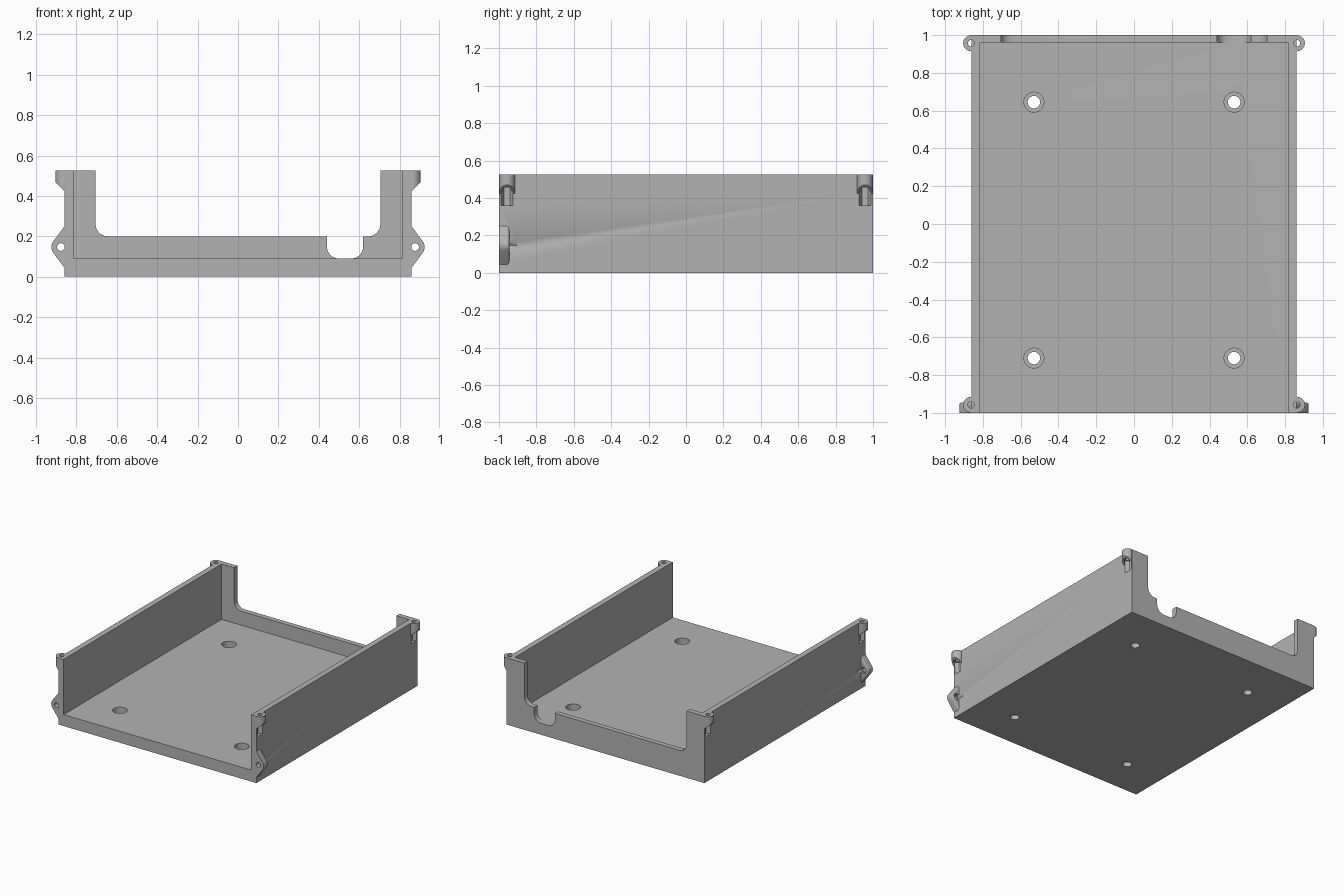
import bpy, bmesh, math
from mathutils import Vector

cube = bpy.data.objects.get("Cube")
if cube:
    bpy.data.objects.remove(cube, do_unlink=True)

grey = bpy.data.materials.new("plain grey")
grey.use_nodes = True
grey.diffuse_color = (0.45, 0.45, 0.45, 1)
grey.node_tree.nodes["Principled BSDF"].inputs["Base Color"].default_value = grey.diffuse_color

WIDTH, INNER, TOP, FLOOR = 0.86, 0.815, 0.525, 0.09


def arc(cx, cz, r, start, end, steps=8):
    """Points on an arc, angles in degrees."""
    angles = [math.radians(start + (end - start) * i / steps) for i in range(steps + 1)]
    return [(cx + r * math.cos(a), cz + r * math.sin(a)) for a in angles]


def circle(cx, cy, r, sides=32, turn=0):
    return arc(cx, cy, r, turn, turn + 360, sides)[:-1]


def prism(name, outline, low, high, axis="z", clip=None, bevel=0):
    """Extrude an outline along y (outline in x, z) or z (outline in x, y)."""
    bm = bmesh.new()
    place = (lambda p, h: (p[0], h, p[1])) if axis == "y" else (lambda p, h: (p[0], p[1], h))
    face = bm.faces.new([bm.verts.new(place(p, low)) for p in outline])
    ext = bmesh.ops.extrude_face_region(bm, geom=[face])
    far = [v for v in ext["geom"] if isinstance(v, bmesh.types.BMVert)]
    shift = Vector(place((0, 0), high - low))
    bmesh.ops.translate(bm, verts=far, vec=shift)
    bmesh.ops.recalc_face_normals(bm, faces=bm.faces[:])
    if bevel:
        edges = [e for e in bm.edges if all(v in far for v in e.verts)]
        bmesh.ops.bevel(bm, geom=edges, offset=bevel, segments=4, profile=0.5, affect="EDGES")
    if clip:
        cut = bmesh.ops.bisect_plane(bm, geom=bm.verts[:] + bm.edges[:] + bm.faces[:],
                                     plane_co=clip[0], plane_no=clip[1], clear_outer=True)
        rim = [e for e in cut["geom_cut"] if isinstance(e, bmesh.types.BMEdge)]
        bmesh.ops.holes_fill(bm, edges=rim, sides=0)
        bmesh.ops.recalc_face_normals(bm, faces=bm.faces[:])
    mesh = bpy.data.meshes.new(name)
    bm.to_mesh(mesh)
    bm.free()
    obj = bpy.data.objects.new(name, mesh)
    bpy.context.collection.objects.link(obj)
    mesh.materials.append(grey)
    return obj


def combine(target, tool, operation):
    """Apply a boolean and discard the tool."""
    mod = target.modifiers.new(operation.lower(), "BOOLEAN")
    mod.operation, mod.object, mod.solver = operation, tool, "EXACT"
    bpy.context.view_layer.objects.active = target
    bpy.ops.object.modifier_apply(modifier=mod.name)
    bpy.data.objects.remove(tool, do_unlink=True)


# Floor and side walls, one channel profile
tray = prism("enclosure_tray", [
    (-WIDTH, 0), (WIDTH, 0), (WIDTH, TOP), (INNER, TOP), (INNER, FLOOR),
    (-INNER, FLOOR), (-INNER, TOP), (-WIDTH, TOP)], -1, 1, "y")

# Back wall with wide opening and cable notch
opening, sill, r = 0.705, 0.2, 0.06
back = [(-WIDTH, 0), (WIDTH, 0), (WIDTH, TOP), (opening, TOP)]
back += arc(opening - r, sill + r, r, 0, -90)
back += [(0.62, sill)] + arc(0.62 - r, FLOOR + r, r, 0, -90)
back += arc(0.44 + r, FLOOR + r, r, -90, -180) + [(0.44, sill)]
back += arc(r - opening, sill + r, r, -90, -180) + [(-opening, TOP), (-WIDTH, TOP)]
combine(tray, prism("back_wall", back, 0.96, 1, "y"), "UNION")

cutters = []
for side in (-1, 1):
    # Screw ears at the top corners, sloped underneath
    for end in (-1, 1):
        x, y = side * 0.862, end * 0.957
        ear = prism("corner_ear", circle(x, y, 0.0425), 0.4, TOP,
                    clip=((side * 0.905, 0, 0.47), (side, 0, -1)))
        combine(tray, ear, "UNION")
        cutters.append(prism("ear_hole", circle(x, y, 0.017, 24), 0.4, 0.6))
        cutters.append(prism("ear_nut_pocket", circle(x, y, 0.033, 6, 30), 0.36, 0.46))

    # Mounting flanges beside the open front
    cx, cz = 0.877, 0.147
    outline = [(0.84, 0.045), (WIDTH, 0.045)] + arc(cx, cz, 0.047, -36, 36)
    outline += [(WIDTH, 0.249), (0.84, 0.249)]
    flange = prism("front_flange", [(side * a, b) for a, b in outline],
                   -1, -0.945, "y", bevel=0.012)
    combine(tray, flange, "UNION")
    cutters.append(prism("flange_hole", circle(side * cx, cz, 0.019, 24), -1.1, -0.93, "y"))
    cutters.append(prism("flange_nut_pocket", circle(side * cx, cz, 0.028, 6), -0.965, -0.905, "y"))

    # Counterbored floor holes
    for y in (-0.71, 0.645):
        cutters.append(prism("floor_hole", circle(side * 0.53, y, 0.033), -0.1, 0.2))
        cutters.append(prism("floor_counterbore", circle(side * 0.53, y, 0.053), 0.035, 0.2))

for cutter in cutters:
    combine(tray, cutter, "DIFFERENCE")

# Smooth curved surfaces, crisp edges
bpy.ops.object.select_all(action="DESELECT")
tray.select_set(True)
bpy.context.view_layer.objects.active = tray
bpy.ops.object.shade_smooth_by_angle(angle=math.radians(30))
